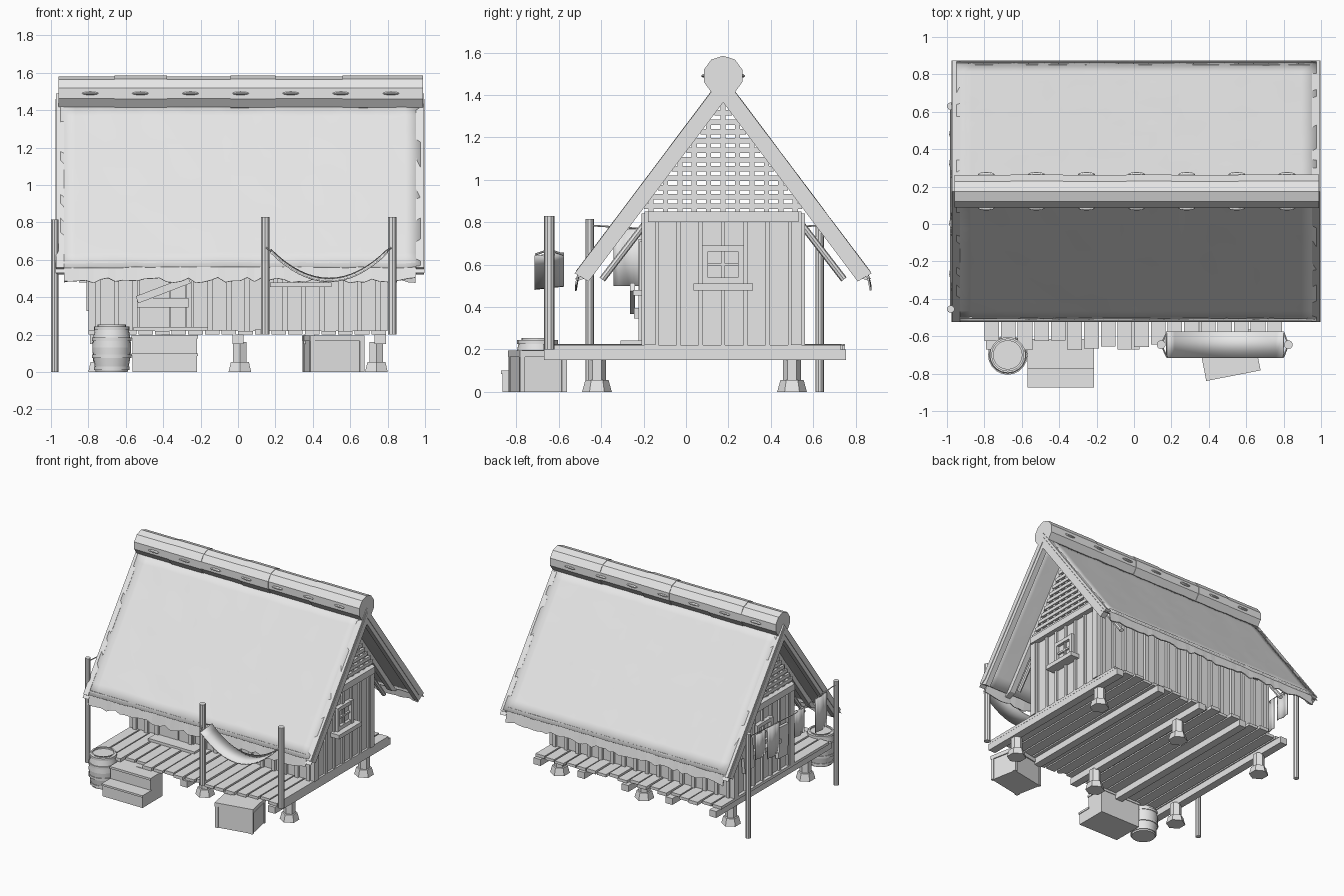
import bpy, bmesh, math, random
from mathutils import Matrix, Vector

random.seed(4)
if "Cube" in bpy.data.objects:
    bpy.data.objects.remove(bpy.data.objects["Cube"])

mat = bpy.data.materials.new("pale_grey")
mat.use_nodes = True
GREY = (0.8, 0.8, 0.8, 1)
mat.diffuse_color = GREY
mat.node_tree.nodes["Principled BSDF"].inputs["Base Color"].default_value = GREY

RIDGE_Y, APEX, SLOPE = 0.175, 1.49, 1.33   # roof line: z = APEX - SLOPE * distance
rnd = random.uniform


def box(bm, x0, x1, y0, y1, z0, z1, rot=None):
    c = Vector(((x0 + x1) / 2, (y0 + y1) / 2, (z0 + z1) / 2))
    m = Matrix.Translation(c) @ (rot or Matrix()) @ Matrix.Diagonal((x1 - x0, y1 - y0, z1 - z0, 1))
    bmesh.ops.create_cube(bm, size=1, matrix=m)


def rod(bm, a, b, r1, r2=None, seg=8):
    a, b = Vector(a), Vector(b)
    m = Matrix.Translation((a + b) / 2) @ (b - a).to_track_quat('Z', 'Y').to_matrix().to_4x4()
    bmesh.ops.create_cone(bm, cap_ends=True, segments=seg, radius1=r1,
                          radius2=r1 if r2 is None else r2, depth=(b - a).length, matrix=m)


def prism(bm, pts, x0, x1):
    lo, hi = [[bm.verts.new((x, y, z)) for y, z in pts] for x in (x0, x1)]
    n = len(pts)
    bm.faces.new(lo)
    bm.faces.new(hi[::-1])
    for i in range(n):
        bm.faces.new((lo[i], hi[i], hi[(i + 1) % n], lo[(i + 1) % n]))


def sheet(bm, nu, nv, point):
    rows = [[bm.verts.new(point(u / nu, v / nv)) for u in range(nu + 1)] for v in range(nv + 1)]
    for a, b in zip(rows, rows[1:]):
        for u in range(nu):
            bm.faces.new((a[u], a[u + 1], b[u + 1], b[u]))


def part(name, bm, thick=0, smooth=False, closed=True):
    if closed:
        bmesh.ops.recalc_face_normals(bm, faces=bm.faces)
    me = bpy.data.meshes.new(name)
    bm.to_mesh(me)
    bm.free()
    me.materials.append(mat)
    ob = bpy.data.objects.new(name, me)
    bpy.context.collection.objects.link(ob)
    if thick:
        mod = ob.modifiers.new("thickness", 'SOLIDIFY')
        mod.thickness, mod.offset = thick, 0
    if smooth:
        bpy.ops.object.select_all(action='DESELECT')
        bpy.context.view_layer.objects.active = ob
        ob.select_set(True)
        bpy.ops.object.shade_smooth_by_angle(angle=math.radians(35))


# Foundation posts on flared feet
bm = bmesh.new()
for x in (-0.74, 0.01, 0.74):
    for y in (-0.42, 0.5):
        rod(bm, (x, y, 0), (x, y, 0.055), 0.07, 0.055, 6)
        rod(bm, (x, y, 0.05), (x, y, 0.16), 0.042, seg=6)
part("foundation_posts", bm)

# Deck beams and uneven planks
bm = bmesh.new()
for i in range(5):
    x = -0.76 + i * 0.38
    box(bm, x - 0.03, x + 0.03, -0.67, 0.755, 0.15, 0.2)
part("deck_beams", bm)
bm = bmesh.new()
for i in range(18):
    x = -0.8 + i * 0.089
    box(bm, x, x + 0.078, -rnd(0.61, 0.68), rnd(0.7, 0.76), 0.2, rnd(0.219, 0.227))
part("deck_planks", bm)

# Walls: inner panels, battens, corner posts and header beams
bm = bmesh.new()
for s in (-1, 1):
    box(bm, s * 0.755, s * 0.775, -0.18, 0.53, 0.22, 0.85)
    for i in range(7):
        y = -0.14 + i * 0.105
        box(bm, s * 0.77, s * 0.79, y - 0.01, y + 0.01, 0.22, 0.81)
    for y in (-0.17, 0.52):
        box(bm, s * 0.75, s * 0.8, y - 0.025, y + 0.025, 0.22, 0.85)
    box(bm, s * 0.76, s * 0.815, -0.18, 0.53, 0.8, 0.85)
for y, out in ((-0.18, -1), (0.53, 1)):
    box(bm, -0.77, 0.77, y - 0.01, y + 0.01, 0.22, 0.84)
    for i in range(16):
        x = -0.75 + i * 0.1
        box(bm, x - 0.014, x + 0.014, y, y + out * 0.03, 0.22, 0.84)
part("plank_walls", bm)

# Woven lattice in both gables
bm = bmesh.new()
INNER = APEX - 0.12
for s in (-1, 1):
    for i in range(11):
        z = 0.875 + i * 0.044
        w = (INNER - z) / SLOPE
        box(bm, s * 0.765, s * 0.785, RIDGE_Y - w, RIDGE_Y + w, z - 0.013, z + 0.013)
    for i in range(-5, 6):
        y = RIDGE_Y + i * 0.068
        top = INNER - SLOPE * abs(i * 0.068)
        if top > 0.9:
            box(bm, s * 0.755, s * 0.778, y - 0.012, y + 0.012, 0.84, top)
part("gable_lattice", bm)

# Gable windows with cross bars and sills
bm = bmesh.new()
for s in (-1, 1):
    box(bm, s * 0.77, s * 0.783, 0.09, 0.26, 0.52, 0.68)
    for y in (0.09, 0.26):
        box(bm, s * 0.77, s * 0.81, y - 0.014, y + 0.014, 0.51, 0.69)
    for z in (0.525, 0.675):
        box(bm, s * 0.77, s * 0.806, 0.08, 0.27, z - 0.014, z + 0.014)
    box(bm, s * 0.77, s * 0.798, 0.168, 0.182, 0.52, 0.68)
    box(bm, s * 0.77, s * 0.798, 0.09, 0.26, 0.593, 0.607)
    box(bm, s * 0.77, s * 0.85, 0.035, 0.315, 0.478, 0.51)
part("gable_windows", bm)

# Front window, boarded door and threshold step
bm = bmesh.new()
box(bm, 0.17, 0.5, -0.25, -0.18, 0.455, 0.48)
for x in (0.2, 0.335, 0.47):
    box(bm, x - 0.013, x + 0.013, -0.22, -0.18, 0.48, 0.7)
box(bm, 0.18, 0.49, -0.22, -0.18, 0.68, 0.71)
part("front_window", bm)
bm = bmesh.new()
for x in (-0.55, -0.26):
    box(bm, x - 0.015, x + 0.015, -0.225, -0.18, 0.22, 0.72)
for i in range(3):
    box(bm, -0.53 + i * 0.085, -0.452 + i * 0.085, -0.215, -0.18, 0.22, 0.7)
box(bm, -0.54, -0.265, -0.245, -0.22, 0.345, 0.395)
box(bm, -0.55, -0.25, -0.265, -0.24, 0.42, 0.46, Matrix.Rotation(math.radians(-21), 4, 'Y'))
part("boarded_door", bm)
bm = bmesh.new()
box(bm, -0.56, -0.16, -0.31, -0.19, 0.22, 0.242)
part("threshold", bm)

# Patch boards on the far gable
bm = bmesh.new()
for y, z, a in ((-0.05, 0.45, 4), (0.38, 0.5, -6), (0.4, 0.62, 3)):
    box(bm, -0.81, -0.785, y - 0.06, y + 0.06, z - 0.12, z + 0.12, Matrix.Rotation(math.radians(a), 4, 'X'))
part("patch_boards", bm)

# Roof: thatch sheets, ragged fringes, rafters, barge boards, braces
for s, side in ((-1, "front"), (1, "back")):
    def slope_point(u, v):
        t = 0.02 + 0.66 * v
        return (-0.95 + 1.925 * u, RIDGE_Y + s * t, APEX - 0.03 - SLOPE * t + rnd(-0.004, 0.004))

    def fringe_point(u, v):
        return (-0.93 + 1.88 * u, RIDGE_Y + s * (0.675 + 0.02 * v),
                0.59 - v * rnd(0.085, 0.115))

    bm = bmesh.new()
    sheet(bm, 24, 12, slope_point)
    part(side + "_thatch", bm, 0.035, True)
    bm = bmesh.new()
    sheet(bm, 48, 1, fringe_point)
    part(side + "_fringe", bm, 0.008)

    def strip(top, bottom, t):
        z = SLOPE * t
        return [(RIDGE_Y, top), (RIDGE_Y + s * t, top - z),
                (RIDGE_Y + s * (t - 0.065), bottom - z + SLOPE * 0.065), (RIDGE_Y, bottom)]

    bm = bmesh.new()
    for x0, x1 in ((-0.972, -0.93), (0.952, 0.994)):
        prism(bm, strip(APEX, APEX - 0.125, 0.7), x0, x1)
        prism(bm, strip(APEX - 0.03, APEX - 0.075, 0.7), x0 - 0.004, x1 + 0.004)
    part(side + "_barge_boards", bm)
    bm = bmesh.new()
    for i in range(6):
        x = -0.75 + i * 0.3
        prism(bm, strip(APEX - 0.05, APEX - 0.115, 0.69), x - 0.022, x + 0.022)
    wall = RIDGE_Y + s * 0.37
    for x in (-0.74, 0.74):
        rod(bm, (x, wall, 0.79), (x, wall + s * 0.2, 0.53), 0.016)
    part(side + "_rafters", bm)

# Ridge log in uneven lengths, with binding pegs
bm = bmesh.new()
cuts = (-0.96, -0.66, -0.38, -0.04, 0.2, 0.56, 0.99)
for i, (a, b) in enumerate(zip(cuts, cuts[1:])):
    rod(bm, (a, RIDGE_Y, 1.49), (b, RIDGE_Y, 1.49), 0.091 + 0.004 * (i % 2), seg=10)
part("ridge_log", bm)
bm = bmesh.new()
for i in range(7):
    for s in (-1, 1):
        m = Matrix.Translation((-0.79 + i * 0.268, RIDGE_Y + s * 0.088, 1.49)) @ Matrix.Diagonal((0.047, 0.015, 0.009, 1))
        bmesh.ops.create_uvsphere(bm, u_segments=10, v_segments=6, radius=1, matrix=m)
part("ridge_pegs", bm)

# Hammock between two deck poles
bm = bmesh.new()
for x in (0.145, 0.825):
    rod(bm, (x, -0.645, 0.2), (x, -0.645, 0.83), 0.024, seg=10)
part("hammock_poles", bm, smooth=True)
bm = bmesh.new()
sheet(bm, 16, 1, lambda u, v: (0.175 + 0.625 * u, -0.715 + 0.14 * v,
                               0.485 + 0.155 * (2 * u - 1) ** 2 + 0.015 * v))
part("hammock", bm, 0.008, True)
bm = bmesh.new()
for x, pole in ((0.175, 0.145), (0.8, 0.825)):
    for y in (-0.71, -0.58):
        rod(bm, (x, y, 0.648), (pole, -0.645, 0.67), 0.005, seg=6)
part("hammock_ropes", bm)

# Clothes line with hanging cloths
bm = bmesh.new()
for y in (-0.455, 0.63):
    rod(bm, (-0.98, y, 0), (-0.98, y, 0.815), 0.02, seg=10)
rod(bm, (-0.98, -0.455, 0.785), (-0.98, 0.09, 0.75), 0.004, seg=6)
rod(bm, (-0.98, 0.09, 0.75), (-0.98, 0.63, 0.785), 0.004, seg=6)
part("clothes_line", bm, smooth=True)
bm = bmesh.new()
for y, w, low in ((-0.27, 0.07, 0.5), (0.0, 0.06, 0.56), (0.32, 0.07, 0.52), (0.48, 0.06, 0.57)):
    sheet(bm, 6, 2, lambda u, v: (-0.98 + 0.006 * math.sin(u * 9), y - w + 2 * w * u,
                                  0.765 + (low - 0.765) * v))
part("hanging_cloths", bm, 0.006, True)

# Barrel with lid recess and hoops
profile = [(0.085, 0.0), (0.1, 0.08), (0.104, 0.13), (0.1, 0.18), (0.088, 0.255), (0.076, 0.255), (0.076, 0.238)]
bm = bmesh.new()
for (r1, z1), (r2, z2) in zip(profile[:4], profile[1:5]):
    rod(bm, (-0.675, -0.7, z1), (-0.675, -0.7, z2 - (0.017 if z2 > 0.2 else 0)), r1, r2, 20)
sheet(bm, 20, 2, lambda u, v: (-0.675 + profile[4 + round(v * 2)][0] * math.cos(u * math.tau),
                               -0.7 + profile[4 + round(v * 2)][0] * math.sin(u * math.tau),
                               profile[4 + round(v * 2)][1]))
for z, r in ((0.02, 0.094), (0.085, 0.106), (0.175, 0.106), (0.235, 0.096)):
    rod(bm, (-0.675, -0.7, z - 0.009), (-0.675, -0.7, z + 0.009), r, seg=20)
part("barrel", bm, smooth=True)

# Entry steps
bm = bmesh.new()
box(bm, -0.565, -0.22, -0.865, -0.76, 0, 0.085)
box(bm, -0.57, -0.215, -0.873, -0.76, 0.085, 0.1)
box(bm, -0.565, -0.22, -0.765, -0.62, 0, 0.18)
box(bm, -0.57, -0.215, -0.773, -0.615, 0.18, 0.197)
part("entry_steps", bm)

# Crate with lid and corner battens, turned slightly
bm = bmesh.new()
box(bm, -0.14, 0.14, -0.105, 0.105, 0, 0.165)
box(bm, -0.148, 0.148, -0.113, 0.113, 0.165, 0.195)
for x in (-0.135, 0.135):
    for y in (-0.1, 0.1):
        box(bm, x - 0.012, x + 0.012, y - 0.012, y + 0.012, 0, 0.165)
bmesh.ops.transform(bm, verts=bm.verts, matrix=Matrix.Translation((0.51, -0.7, 0)) @ Matrix.Rotation(math.radians(11), 4, 'Z'))
part("crate", bm)
